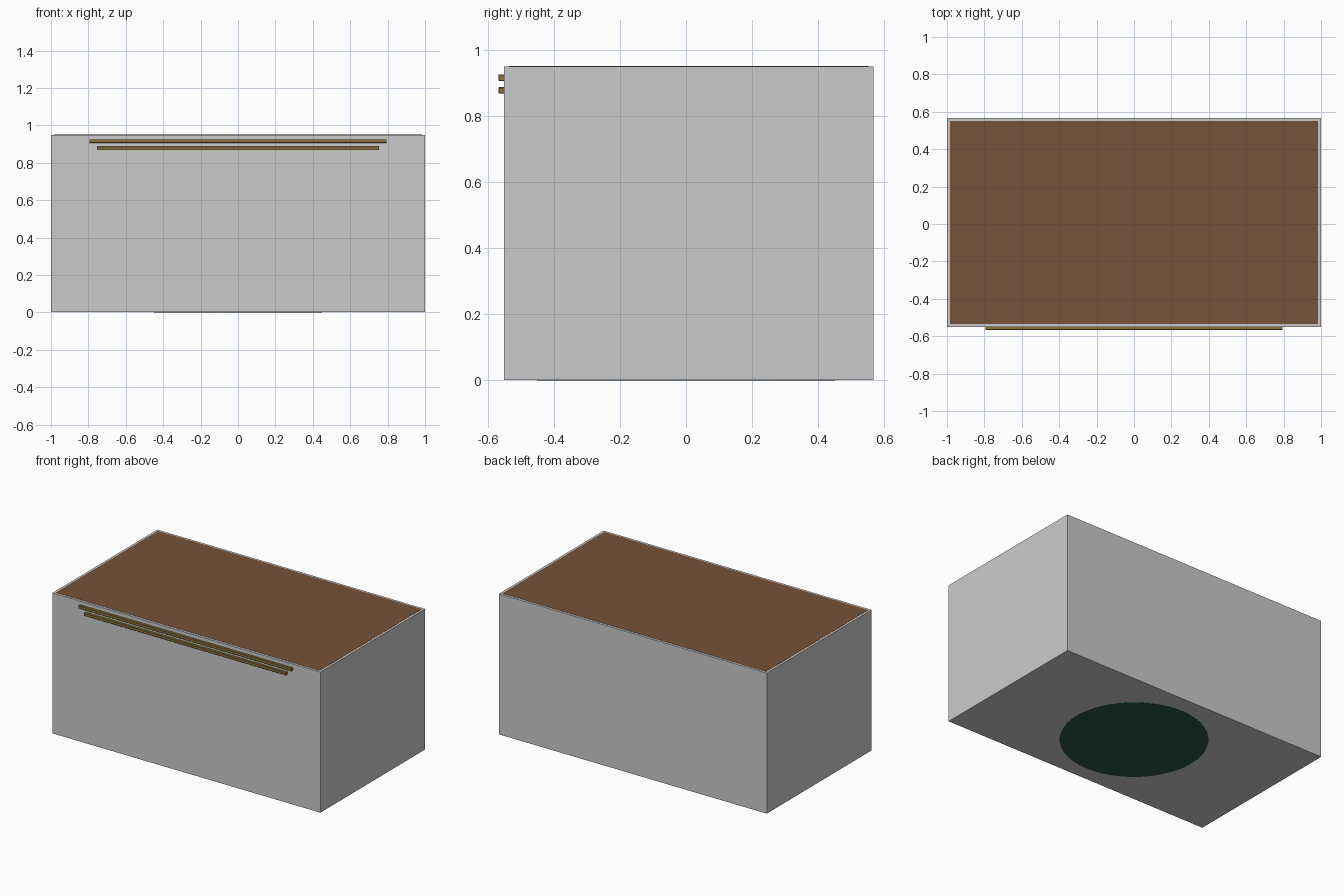
import bpy, bmesh, math

if "Cube" in bpy.data.objects:
    bpy.data.objects.remove(bpy.data.objects["Cube"])


def material(name, rgb):
    m = bpy.data.materials.new(name)
    m.diffuse_color = (*rgb, 1)
    m.use_nodes = True
    m.node_tree.nodes["Principled BSDF"].inputs["Base Color"].default_value = m.diffuse_color
    return m


def box(name, lo, hi, mat=None, bevel=0):
    """Axis-aligned box between two corners."""
    bm = bmesh.new()
    bmesh.ops.create_cube(bm, size=1)
    for v in bm.verts:
        for i in range(3):
            v.co[i] = lo[i] if v.co[i] < 0 else hi[i]
    me = bpy.data.meshes.new(name)
    bm.to_mesh(me)
    bm.free()
    ob = bpy.data.objects.new(name, me)
    bpy.context.collection.objects.link(ob)
    if mat:
        me.materials.append(mat)
    if bevel:
        mod = ob.modifiers.new("bevel", 'BEVEL')
        mod.width = bevel
        mod.segments = 1
    return ob


brown = material("brown", (0.18, 0.085, 0.04))
gold = material("gold", (0.26, 0.17, 0.04))
green = material("dark_green", (0.025, 0.09, 0.06))

# Grey outer case
box("case", (-1, -0.55, 0.001), (1, 0.567, 0.949))

# Brown panel inlaid in the top, leaving a thin grey rim
box("top_panel", (-0.985, -0.535, 0.88), (0.985, 0.552, 0.95), brown)

# Gold trim bars along the upper front
for name, half, z0, z1 in (("upper_trim", 0.795, 0.905, 0.925),
                           ("lower_trim", 0.755, 0.867, 0.886)):
    box(name, (-half, -0.567, z0), (half, -0.545, z1), gold, 0.002)

# Dark green round pad set into the underside
bpy.ops.mesh.primitive_cylinder_add(vertices=48, radius=0.45, depth=0.03,
                                    location=(0, 0, 0.015))
pad = bpy.context.object
pad.name = "base_pad"
pad.data.materials.append(green)
bpy.ops.object.shade_smooth_by_angle(angle=math.radians(30))
